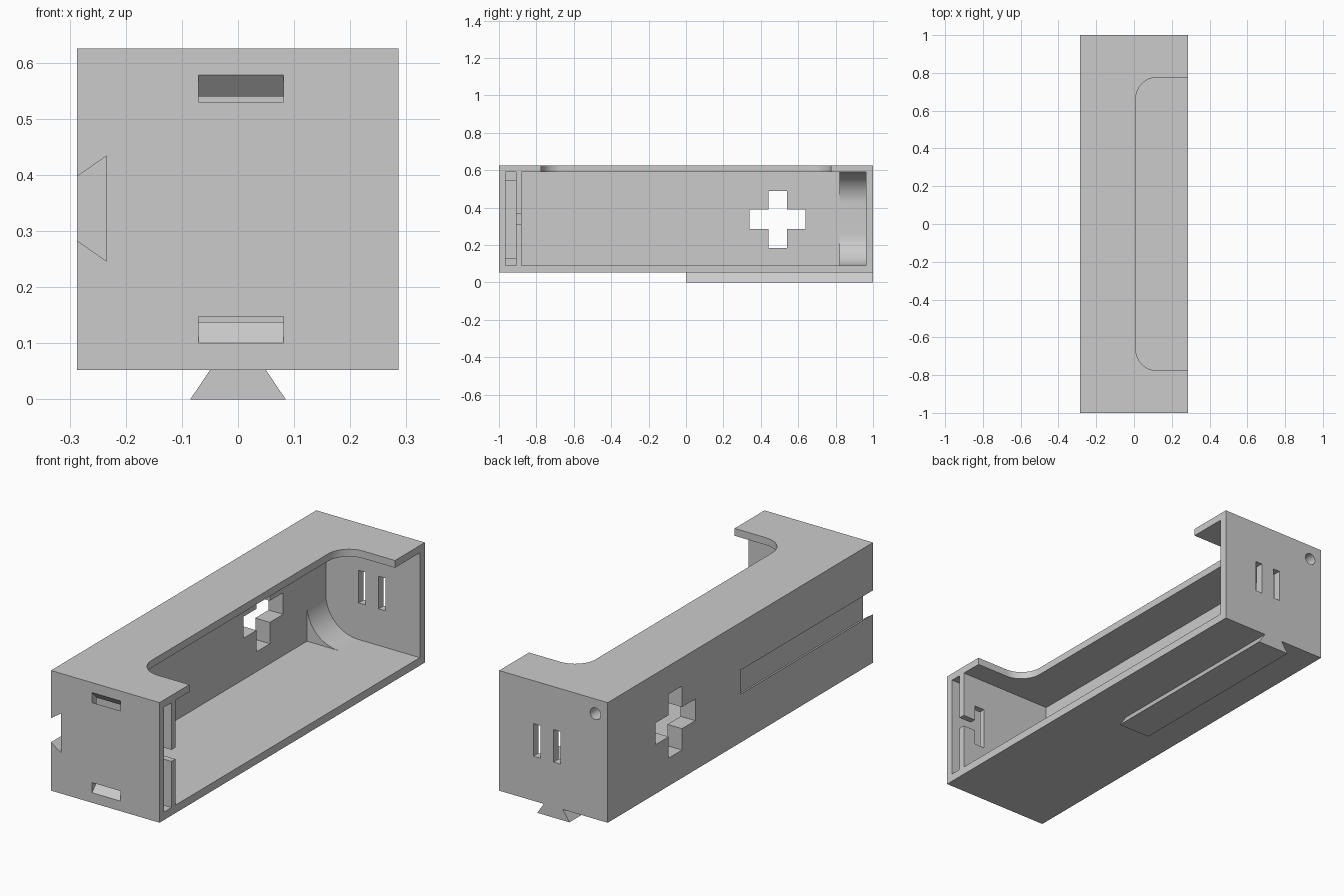
import bpy
import bmesh
import math
from mathutils import Vector

cube = bpy.data.objects.get("Cube")
if cube:
    bpy.data.objects.remove(cube, do_unlink=True)

grey = bpy.data.materials.new("plain grey")
grey.use_nodes = True
GREY = (0.6, 0.6, 0.6, 1)
grey.diffuse_color = GREY
grey.node_tree.nodes["Principled BSDF"].inputs["Base Color"].default_value = GREY

# Corner order for each extrusion axis: x -> (y, z), y -> (x, z), z -> (x, y)
PLACE = {
    "x": lambda p, d: Vector((d, p[0], p[1])),
    "y": lambda p, d: Vector((p[0], d, p[1])),
    "z": lambda p, d: Vector((p[0], p[1], d)),
}


def prism(name, points, axis, start, end, shift=(0, 0)):
    """Extrude a flat profile along an axis, optionally slanting it."""
    bm = bmesh.new()
    near = [bm.verts.new(PLACE[axis](p, start)) for p in points]
    far = [bm.verts.new(PLACE[axis]((p[0] + shift[0], p[1] + shift[1]), end)) for p in points]
    bm.faces.new(near)
    bm.faces.new(far)
    for i in range(len(points)):
        j = (i + 1) % len(points)
        bm.faces.new((near[i], near[j], far[j], far[i]))
    bmesh.ops.recalc_face_normals(bm, faces=bm.faces)
    mesh = bpy.data.meshes.new(name)
    bm.to_mesh(mesh)
    bm.free()
    mesh.materials.append(grey)
    obj = bpy.data.objects.new(name, mesh)
    bpy.context.collection.objects.link(obj)
    return obj


def rect(a0, a1, b0, b1):
    return [(a0, b0), (a1, b0), (a1, b1), (a0, b1)]


def arc(ca, cb, r, start, end, steps=16):
    angles = [math.radians(start + (end - start) * i / steps) for i in range(steps + 1)]
    return [(ca + r * math.cos(t), cb + r * math.sin(t)) for t in angles]


def cut(*args, **kwargs):
    """Subtract a prism from the case, then discard the cutter."""
    cutter = prism("cutter", *args, **kwargs)
    mod = case.modifiers.new("cut", "BOOLEAN")
    mod.operation = "DIFFERENCE"
    mod.solver = "EXACT"
    mod.object = cutter
    bpy.context.view_layer.objects.active = case
    bpy.ops.object.modifier_apply(modifier=mod.name)
    bpy.data.objects.remove(cutter, do_unlink=True)


LEFT, RIGHT, BOTTOM, TOP = -0.287, 0.286, 0.052, 0.625
OUT = 0.4              # beyond the open side
BACK = -0.21           # inner face of the long wall
FLOOR, CEIL = 0.09, 0.59
MID = (FLOOR + CEIL) / 2

# Outer case
case = prism("case", rect(LEFT, RIGHT, BOTTOM, TOP), "y", -1, 1)

# Main cavity, open on one side, with rounded corners at the far end
cut(rect(BACK, OUT, FLOOR, CEIL), "y", -0.88, 0.82)
R = 0.17
rounded = (arc(BACK + R, CEIL - R, R, 90, 180) + arc(BACK + R, FLOOR + R, R, 180, 270)
           + [(OUT, FLOOR), (OUT, CEIL)])
cut(rounded, "y", 0.81, 0.962)

# Rounded opening in the top
r = 0.11
opening = (arc(0.01 + r, 0.775 - r, r, 90, 180) + arc(0.01 + r, r - 0.775, r, 180, 270)
           + [(OUT, -0.775), (OUT, 0.775)])
cut(opening, "z", 0.5, 0.7)

# Narrow pocket behind the front wall: tall mouth, shorter inside
cut(rect(-0.965, -0.91, FLOOR, CEIL), "x", 0.1, OUT)
cut(rect(-0.965, -0.91, 0.13, 0.545), "x", BACK, 0.15)

# T-shaped notch through the partition
cut(rect(0.18, OUT, 0.31, 0.365), "y", -0.93, -0.86)
cut(rect(0.165, 0.219, 0.237, 0.44), "y", -0.93, -0.86)

# Slanted windows in the front wall
for low, high, lean in ((0.53, 0.578, -0.038), (0.1, 0.148, 0.038)):
    step = lean * 0.02 / 0.035
    cut(rect(-0.07, 0.081, low - step, high - step), "y", -1.02, -0.95,
        shift=(0, lean * 2))

# Cross-shaped hole in the long wall
cut(rect(0.34, 0.64, 0.287, 0.39), "x", -0.35, -0.15)
cut(rect(0.44, 0.54, 0.185, 0.49), "x", -0.35, -0.15)

# Dovetail groove along the front half of the long wall
slope = 0.037 / 0.053
outer = 0.057 - slope * 0.05
groove = [(LEFT - 0.05, MID - outer), (-0.234, MID - 0.094),
          (-0.234, MID + 0.094), (LEFT - 0.05, MID + outer)]
cut(groove, "y", -1.1, 0.0)

# Two slits and a round hole in the far end
for x in (0.087, -0.019):
    cut(rect(x - 0.018, x + 0.018, 0.265, 0.42), "y", 0.9, 1.1)
cut(arc(-0.222, 0.555, 0.028, 0, 345, 23), "y", 0.88, 1.1)

# Dovetail rail under the rear half
rail = prism("dovetail_rail", [(-0.085, 0), (0.085, 0), (0.05, BOTTOM), (-0.05, BOTTOM)],
             "y", 0, 1)

# Smooth the curved walls only
bpy.ops.object.select_all(action="DESELECT")
case.select_set(True)
bpy.context.view_layer.objects.active = case
bpy.ops.object.shade_smooth_by_angle(angle=math.radians(30))
